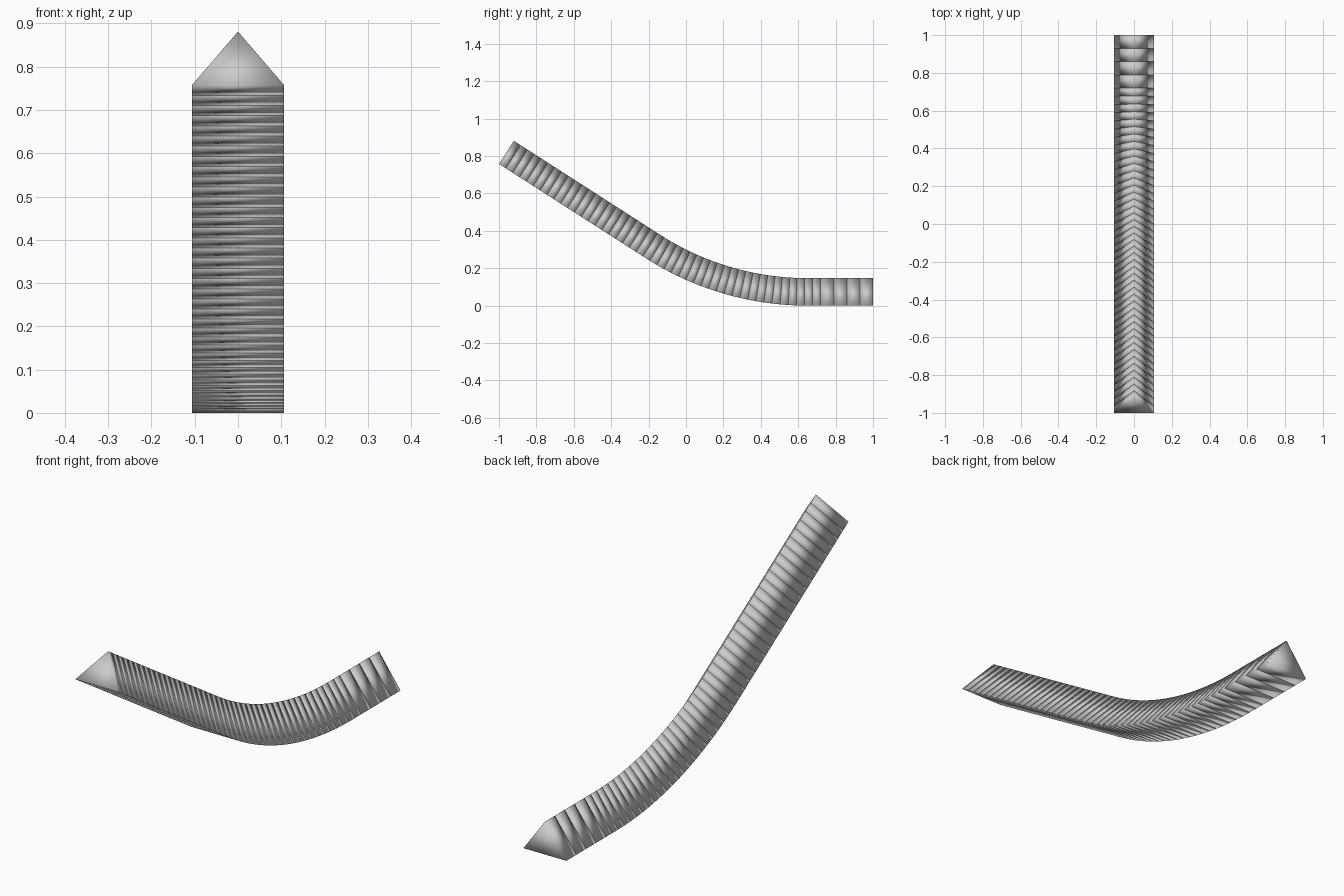
import bpy, bmesh, math
from mathutils import Vector

cube = bpy.data.objects.get("Cube")
if cube:
    bpy.data.objects.remove(cube)

WIDTH, HEIGHT = 0.213, 0.147
BEND = math.radians(32.7)
TANGENT = 0.47
RADIUS = TANGENT / math.tan(BEND / 2)
FLAT = 0.35                       # straight part lying on the ground
ARC = RADIUS * BEND
SLOPE = 0.932                     # straight rising part
TOTAL = FLAT + ARC + SLOPE


def path(s):
    """Point on the underside and bend angle at distance s from the back."""
    a = min(max((s - FLAT) / RADIUS, 0), BEND)
    rest = max(s - FLAT - ARC, 0)
    y = 1 - min(s, FLAT) - RADIUS * math.sin(a) - rest * math.cos(a)
    z = RADIUS * (1 - math.cos(a)) + rest * math.sin(a)
    return Vector((0, y, z)), a


def section(s):
    """Triangle perpendicular to the path: two base corners and the ridge."""
    p, a = path(s)
    up = Vector((0, math.sin(a), math.cos(a)))
    side = Vector((WIDTH / 2, 0, 0))
    return [p - side, p + side, p + up * HEIGHT]


grey = bpy.data.materials.new("light_grey")
grey.use_nodes = True
colour = (0.6, 0.6, 0.6, 1)
grey.diffuse_color = colour
grey.node_tree.nodes["Principled BSDF"].inputs["Base Color"].default_value = colour

# Four long segments at the back, then even short ones up to the tip
LONG, SHORT_COUNT = 0.07, 44
stations = [i * LONG for i in range(4)]
start = 4 * LONG
stations += [start + (TOTAL - start) * i / SHORT_COUNT for i in range(SHORT_COUNT + 1)]

# Each segment is its own closed wedge
bm = bmesh.new()
for s0, s1 in zip(stations, stations[1:]):
    a = [bm.verts.new(v) for v in section(s0)]
    b = [bm.verts.new(v) for v in section(s1)]
    bm.faces.new(a)
    bm.faces.new(b[::-1])
    for i in range(3):
        j = (i + 1) % 3
        bm.faces.new((a[i], b[i], b[j], a[j]))
bmesh.ops.recalc_face_normals(bm, faces=bm.faces)
for f in bm.faces:
    f.smooth = True

mesh = bpy.data.meshes.new("segmented_triangular_bar")
bm.to_mesh(mesh)
bm.free()
mesh.materials.append(grey)
bar = bpy.data.objects.new("segmented_triangular_bar", mesh)
bpy.context.collection.objects.link(bar)
